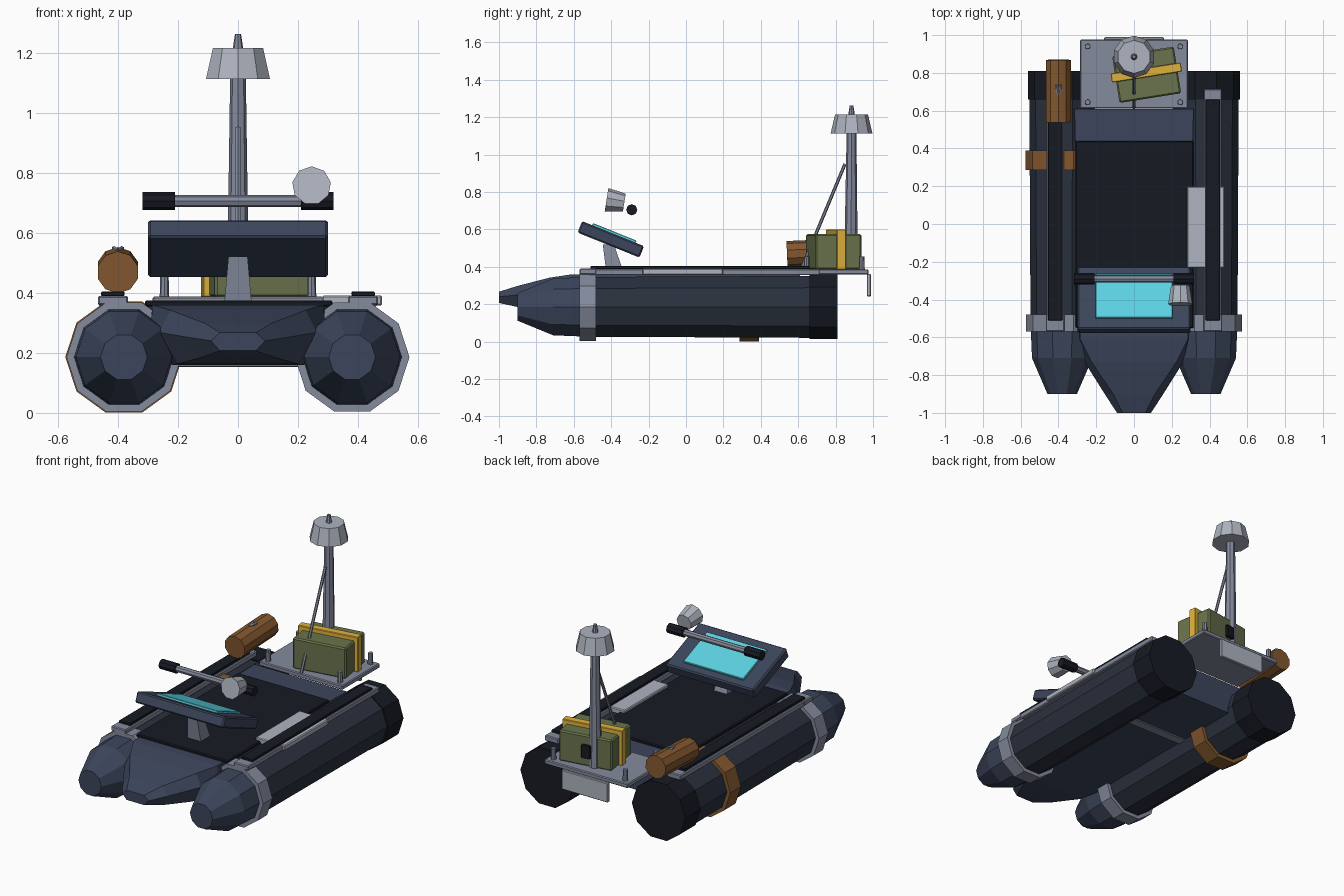
import bpy, bmesh
from math import sin, cos, pi, radians
from mathutils import Vector, Matrix

if "Cube" in bpy.data.objects:
    bpy.data.objects.remove(bpy.data.objects["Cube"])

def mat(name, r, g, b):
    m = bpy.data.materials.new(name)
    m.diffuse_color = (r, g, b, 1)
    m.use_nodes = True
    m.node_tree.nodes["Principled BSDF"].inputs["Base Color"].default_value = m.diffuse_color
    return m

def lin(*c):
    return [(v / 255) ** 2.2 for v in c]

NAVY = mat("navy", *lin(62, 71, 92))
SLATE = mat("slate", *lin(46, 52, 64))
BLACK = mat("black", *lin(29, 32, 40))
STEEL = mat("steel", *lin(132, 138, 156))
LIGHT = mat("light_grey", *lin(172, 178, 190))
BROWN = mat("brown", *lin(130, 88, 50))
GREEN = mat("olive", *lin(105, 115, 78))
YELLOW = mat("yellow", *lin(222, 176, 64))
CYAN = mat("cyan", *lin(92, 208, 224))

def finish(name, bm, m, bevel=0):
    bmesh.ops.recalc_face_normals(bm, faces=bm.faces)
    me = bpy.data.meshes.new(name)
    bm.to_mesh(me)
    bm.free()
    me.materials.append(m)
    ob = bpy.data.objects.new(name, me)
    bpy.context.collection.objects.link(ob)
    if bevel:
        md = ob.modifiers.new("bevel", 'BEVEL')
        md.width, md.segments = bevel, 1
    return ob

def loft(name, rings, m):
    """Skin a list of equal-length point rings and cap both ends."""
    bm = bmesh.new()
    vs = [[bm.verts.new(p) for p in ring] for ring in rings]
    n = len(vs[0])
    for a, b in zip(vs, vs[1:]):
        for i in range(n):
            j = (i + 1) % n
            bm.faces.new((a[i], a[j], b[j], b[i]))
    bm.faces.new(vs[0])
    bm.faces.new(vs[-1])
    return finish(name, bm, m)

def tube_y(name, x, z, profile, m, n=10):
    """Faceted tube along y from (y, radius) pairs."""
    return loft(name, [[(x + r * cos(2 * pi * i / n), y, z + r * sin(2 * pi * i / n))
                        for i in range(n)] for y, r in profile], m)

def rod(name, p, q, r1, r2, m, n=8):
    p, q = Vector(p), Vector(q)
    rot = (q - p).to_track_quat('Z', 'Y').to_matrix().to_4x4()
    bm = bmesh.new()
    bmesh.ops.create_cone(bm, cap_ends=True, segments=n, radius1=r1, radius2=r2,
                          depth=(q - p).length, matrix=Matrix.Translation((p + q) / 2) @ rot)
    return finish(name, bm, m)

def box(name, c, s, m, bevel=0.005, rot=None, offset=(0, 0, 0)):
    bm = bmesh.new()
    R = rot or Matrix.Identity(4)
    bmesh.ops.create_cube(bm, size=1, matrix=Matrix.Translation(c) @ R
                          @ Matrix.Translation(offset) @ Matrix.Diagonal((*s, 1)))
    return finish(name, bm, m, bevel)

# pontoons with nose, stern cap, front clamp and top rail
ZC = 0.186
for side, sx in (("left", -1), ("right", 1)):
    x = 0.38 * sx
    tube_y(f"{side}_pontoon_nose", x, ZC, [(-0.9, 0.078), (-0.71, 0.16), (-0.52, 0.168)], NAVY)
    tube_y(f"{side}_pontoon", x, ZC, [(-0.52, 0.168), (0.67, 0.174)], SLATE)
    tube_y(f"{side}_pontoon_cap", x, ZC, [(0.66, 0.182), (0.81, 0.182)], BLACK)
    tube_y(f"{side}_front_clamp", x, ZC, [(-0.57, 0.191), (-0.48, 0.191)], STEEL)
    xr = 0.417 * sx
    box(f"{side}_clamp_block", (xr, -0.525, 0.375), (0.1, 0.09, 0.03), STEEL)
    box(f"{side}_rail", (xr, 0.1, 0.372), (0.095, 1.23, 0.034), STEEL)
    box(f"{side}_rail_pad", (xr, 0.075, 0.396), (0.078, 1.17, 0.016), BLACK, 0.003)
tube_y("left_rear_strap", -0.38, ZC, [(0.285, 0.195), (0.39, 0.195)], BROWN)

# centre hull: hexagonal sections (y, bottom half width, z, middle, z, top, z)
sections = [(-1.0, 0.06, 0.207, 0.09, 0.24, 0.06, 0.267),
            (-0.9, 0.12, 0.185, 0.155, 0.25, 0.11, 0.298),
            (-0.73, 0.2, 0.163, 0.262, 0.268, 0.225, 0.342),
            (-0.61, 0.22, 0.16, 0.29, 0.28, 0.285, 0.36),
            (0.61, 0.22, 0.16, 0.31, 0.28, 0.315, 0.36)]
loft("hull", [[(-b, y, zb), (b, y, zb), (c, y, zc), (t, y, zt), (-t, y, zt), (-c, y, zc)]
              for y, b, zb, c, zc, t, zt in sections], NAVY)
box("deck_mat", (0.003, -0.055, 0.365), (0.625, 0.99, 0.02), BLACK)
box("cross_beam", (0, 0.18, 0.163), (0.46, 0.06, 0.02), STEEL, 0.003)
box("side_step", (0.38, -0.017, 0.374), (0.2, 0.43, 0.034), LIGHT)

# stern platform with posts and transom plate
box("stern_plate", (0, 0.793, 0.373), (0.57, 0.365, 0.028), STEEL)
box("transom_plate", (0, 0.978, 0.302), (0.315, 0.022, 0.12), LIGHT, 0.004)
for i, (px, py) in enumerate([(-1, 0.645), (1, 0.645), (-1, 0.94), (1, 0.94)]):
    rod(f"corner_post_{i}", (0.245 * px, py, 0.38), (0.245 * px, py, 0.455), 0.016, 0.014, STEEL)

# mast with beacon and brace
rod("mast", (0, 0.882, 0.38), (0, 0.885, 1.13), 0.037, 0.026, STEEL)
rod("beacon", (0, 0.885, 1.112), (0, 0.885, 1.215), 0.112, 0.088, LIGHT, 10)
rod("beacon_tip", (0, 0.885, 1.21), (0, 0.885, 1.262), 0.018, 0.01, STEEL)
rod("mast_brace", (0, 0.615, 0.385), (0, 0.85, 0.95), 0.009, 0.009, STEEL, 6)

# strapped cargo case, turned slightly
turn = Matrix.Rotation(radians(9), 4, 'Z')
case = (0.067, 0.79, 0.48)
box("cargo_case", case, (0.33, 0.25, 0.19), GREEN, 0.008, turn)
box("cargo_strap", case, (0.375, 0.048, 0.215), YELLOW, 0.003, turn, (0, 0.012, 0.013))
box("cargo_latch", case, (0.06, 0.03, 0.08), BLACK, 0.004, turn, (-0.01, 0.128, 0))

# bedroll canister on the left rail
rod("canister", (-0.4, 0.54, 0.468), (-0.4, 0.868, 0.482), 0.07, 0.07, BROWN, 10)
for s in (-1, 1):
    rod(f"canister_clip_{s}", (-0.4, 0.685, 0.54), (-0.4 + 0.013 * s, 0.735, 0.548),
        0.008, 0.008, STEEL, 6)

# console on a raked pedestal
tilt = Matrix.Rotation(radians(-22), 4, 'X')
con = (0, -0.402, 0.547)
box("console", con, (0.6, 0.357, 0.066), NAVY, 0.008, tilt)
box("console_screen", con, (0.41, 0.25, 0.02), CYAN, 0.003, tilt, (0, 0.005, 0.035))
loft("console_pedestal", [[(-w, a, z), (w, a, z), (w, b, z), (-w, b, z)]
     for w, a, b, z in ((0.046, -0.425, -0.33, 0.36), (0.032, -0.445, -0.385, 0.52))], STEEL)

# handlebar and searchlight
rod("handlebar", (-0.22, -0.29, 0.705), (0.22, -0.29, 0.705), 0.02, 0.02, STEEL)
for side, sx in (("left", -1), ("right", 1)):
    rod(f"{side}_grip", (0.21 * sx, -0.29, 0.705), (0.318 * sx, -0.29, 0.705), 0.03, 0.03, BLACK)
rod("searchlight", (0.245, -0.425, 0.757), (0.245, -0.33, 0.742), 0.065, 0.05, LIGHT, 9)
